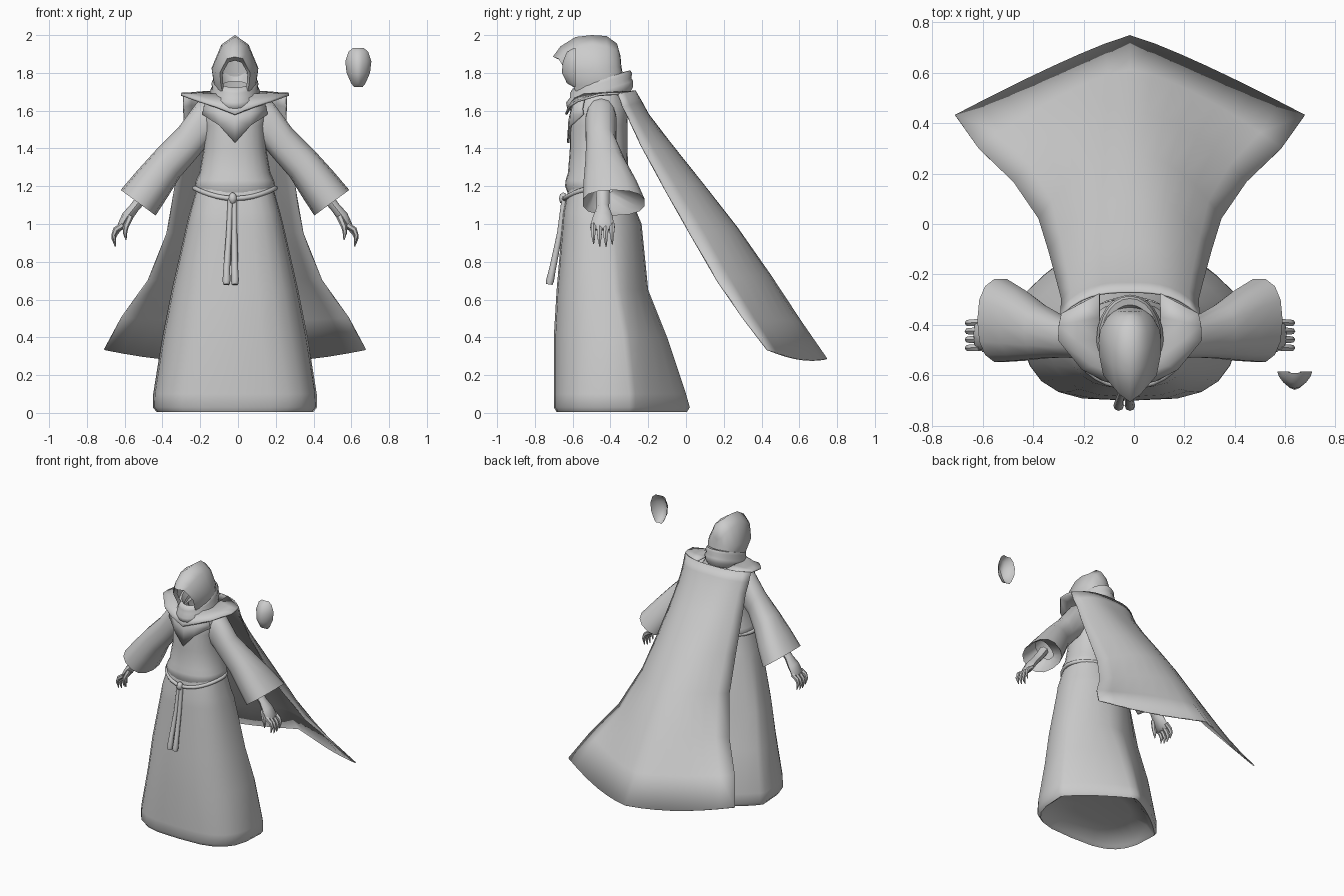
import bpy, bmesh, math
from mathutils import Vector

X0 = -0.016  # symmetry plane of the figure
cloth = bpy.data.materials.new("plain_grey")
cloth.diffuse_color = (0.6, 0.6, 0.6, 1)


def loft(name, rows, wrap=True, closed=False, caps=False, mirror=False, thick=0, x=X0, angle=50):
    """Skin a list of point rows; wrap joins each row, closed joins last row to first."""
    bm = bmesh.new()
    grid = [[bm.verts.new(p) for p in r] for r in rows]
    n, m = len(rows), len(rows[0])
    for i in range(n if closed else n - 1):
        for j in range(m if wrap else m - 1):
            a, b = grid[i], grid[(i + 1) % n]
            k = (j + 1) % m
            bm.faces.new((a[j], a[k], b[k], b[j]))
    if caps:
        bm.faces.new(grid[0])
        bm.faces.new(grid[-1])
    bmesh.ops.remove_doubles(bm, verts=bm.verts, dist=0.0005)
    bmesh.ops.recalc_face_normals(bm, faces=bm.faces)
    me = bpy.data.meshes.new(name)
    bm.to_mesh(me)
    bm.free()
    me.materials.append(cloth)
    ob = bpy.data.objects.new(name, me)
    bpy.context.collection.objects.link(ob)
    ob.location.x = x
    bpy.ops.object.select_all(action='DESELECT')
    ob.select_set(True)
    bpy.context.view_layer.objects.active = ob
    bpy.ops.object.shade_smooth_by_angle(angle=math.radians(angle))
    if mirror:
        ob.modifiers.new("mirror", 'MIRROR')
    if thick:
        s = ob.modifiers.new("thickness", 'SOLIDIFY')
        s.thickness, s.offset = thick, 0
    return ob


def spow(v, e):
    return math.copysign(abs(v) ** e, v)


def oval(z, hw, yf, yb, yc=None, eb=.88, n=24, tilt=0, e=.88):
    """Horizontal ring from front yf to back yb, widest at yc; eb above 1 points the back."""
    c = (yf + yb) / 2 if yc is None else yc
    pts = []
    for i in range(n):
        a = 2 * math.pi * i / n
        s, k = math.sin(a), (eb if math.sin(a) > .01 else e)
        y = spow(s, k) * ((yb - c) if s > 0 else (c - yf))
        pts.append((hw * spow(math.cos(a), k), c + y, z + tilt * y))
    return pts


def tube(name, path, radii, n=8, flat=None, closed=False, **kw):
    """Round tube along a path; flat gives a separate half-depth along y."""
    path = [Vector(p) for p in path]
    rows, m = [], len(path)
    for i, p in enumerate(path):
        a = path[i - 1] if i or closed else p
        b = path[(i + 1) % m] if i < m - 1 or closed else p
        t = (b - a).normalized()
        ref = Vector((0, 0, 1)) if closed else Vector((0, 1, 0))
        u = t.cross(ref).normalized()
        v = u.cross(t)
        d = flat[i] if flat else radii[i]
        rows.append([p + u * radii[i] * math.cos(2 * math.pi * k / n)
                     + v * d * math.sin(2 * math.pi * k / n) for k in range(n)])
    return loft(name, rows, closed=closed, caps=not closed, **kw)


# robe skirt, boxy in front, pointed at the back, with a shallow closed underside
skirt = [oval(*r, e=.62) for r in (
    (.07, .20, -.50, -.16, -.31, 1.3), (.06, .35, -.62, -.07, -.30, 1.6), (.02, .395, -.665, -.02, -.30, 1.7),
    (.005, .415, -.685, .005, -.30, 1.7), (.03, .435, -.70, .02, -.30, 1.7), (.10, .433, -.70, .0, -.30, 1.65))]
skirt += [oval(*r, e=.74) for r in (
    (.40, .385, -.70, -.10, -.33, 1.5), (.65, .335, -.685, -.20, -.38, 1.3), (1.0, .255, -.655, -.235, -.43, 1.05),
    (1.06, .24, -.65, -.26, -.45, 1.0), (1.20, .20, -.62, -.30))]
loft("robe_skirt", skirt, caps=True)
# torso
loft("robe_torso", [oval(*r) for r in (
    (1.16, .195, -.625, -.31), (1.20, .212, -.64, -.295), (1.23, .207, -.638, -.295), (1.27, .188, -.625, -.305),
    (1.40, .165, -.615, -.31), (1.52, .160, -.615, -.31), (1.62, .178, -.60, -.31), (1.69, .13, -.56, -.34))])
# pointed flap on the chest
loft("chest_flap", [
    [(0, -.59, 1.66), (.08, -.585, 1.66), (.15, -.54, 1.66)],
    [(0, -.617, 1.55), (.08, -.607, 1.58), (.165, -.55, 1.61)],
    [(0, -.624, 1.43), (.08, -.612, 1.52), (.17, -.545, 1.58)]],
    wrap=False, mirror=True, thick=.012)

# rope belt, knot and hanging cords
belt = [(.214 * math.cos(a), -.472 + .172 * math.sin(a), 1.19 - .055 * max(0, -math.sin(a)) ** 2)
        for a in (2 * math.pi * i / 28 for i in range(28))]
tube("rope_belt", belt, [.013] * 28, n=8, closed=True)
tube("belt_knot", [(-.012, -.645, 1.165), (-.012, -.648, 1.155), (-.012, -.65, 1.135),
                   (-.012, -.648, 1.115), (-.012, -.645, 1.105)], [.006, .018, .023, .018, .006])
for side, xs in (("left", (-.024, -.032, -.044, -.045)), ("right", (-.003, -.003, -.001, 0))):
    tube("cord_" + side, [(xs[0], -.645, 1.13), (xs[1], -.668, .95), (xs[2], -.707, .76),
                          (xs[3], -.72, .70), (xs[3], -.723, .68)], [.014, .015, .018, .021, .017])

# flared sleeves: top point, bottom point, front and back of each ring
rows = []
for tx, tz, bx, bz, yf, yb in (
        (.13, 1.67, .12, 1.43, -.53, -.37), (.20, 1.645, .16, 1.40, -.535, -.365),
        (.30, 1.51, .22, 1.33, -.53, -.37), (.42, 1.39, .29, 1.25, -.535, -.32),
        (.52, 1.28, .355, 1.145, -.545, -.26), (.605, 1.18, .42, 1.045, -.55, -.215),
        (.585, 1.19, .425, 1.075, -.535, -.23), (.51, 1.25, .39, 1.16, -.49, -.38)):
    row = []
    for i in range(14):
        a = 2 * math.pi * i / 14
        s, c = spow(math.cos(a), .85), spow(math.sin(a), .85)
        row.append(((tx + bx) / 2 + (tx - bx) / 2 * s, (yf + yb) / 2 + (yb - yf) / 2 * c,
                    (tz + bz) / 2 + (tz - bz) / 2 * s))
    rows.append(row)
loft("sleeve", rows, mirror=True)

# hands with thin clawed fingers
tube("hand", [(.45, -.44, 1.20), (.49, -.44, 1.14), (.53, -.44, 1.09), (.57, -.44, 1.04), (.60, -.44, .99),
              (.612, -.44, .97)], [.034, .03, .026, .03, .023, .010],
     flat=[.038, .035, .033, .052, .06, .048], mirror=True)
for i in range(4):
    y, dz = -.39 - .033 * i, (.012, 0, .0, .015)[i]
    tube("finger", [(.595, y, .995), (.632, y - .002, .955 + dz), (.643, y - .002, .925 + dz), (.633, y, .88 + dz)],
         [.016, .015, .012, .003], n=6, mirror=True)
tube("thumb", [(.555, -.475, 1.04), (.578, -.495, .985), (.582, -.492, .955), (.577, -.485, .915)],
     [.019, .015, .012, .003], n=6, mirror=True)

# hood: arches from the beaked opening to the back, each from crown to neck
loft("hood", [
    [(0, -.66, 1.865), (.035, -.64, 1.855), (.066, -.605, 1.80), (.062, -.575, 1.74), (.055, -.56, 1.70)],
    [(0, -.705, 1.885), (.042, -.675, 1.875), (.08, -.63, 1.80), (.075, -.60, 1.74), (.065, -.58, 1.69)],
    [(0, -.665, 1.94), (.058, -.635, 1.90), (.106, -.60, 1.81), (.095, -.56, 1.735), (.08, -.56, 1.68)],
    [(0, -.585, 1.99), (.07, -.56, 1.94), (.122, -.52, 1.82), (.108, -.50, 1.73), (.09, -.50, 1.67)],
    [(0, -.50, 2.0), (.072, -.49, 1.95), (.124, -.47, 1.825), (.112, -.46, 1.74), (.09, -.46, 1.67)],
    [(0, -.42, 1.995), (.068, -.42, 1.94), (.118, -.42, 1.83), (.11, -.42, 1.75), (.10, -.42, 1.68)],
    [(0, -.365, 1.955), (.05, -.37, 1.92), (.09, -.37, 1.83), (.09, -.365, 1.77), (.09, -.36, 1.70)],
    [(0, -.35, 1.90), (.03, -.348, 1.88), (.05, -.345, 1.83), (.05, -.335, 1.78), (.05, -.325, 1.70)],
    [(0, -.347, 1.89), (0, -.345, 1.87), (0, -.342, 1.83), (0, -.33, 1.78), (0, -.32, 1.70)]],
    wrap=False, mirror=True, angle=60)
# folded cowl around the neck
loft("cowl", [oval(*r, tilt=.32, e=1, eb=1) for r in (
    (1.64, .11, -.60, -.30), (1.67, .128, -.63, -.28), (1.70, .133, -.635, -.28), (1.72, .122, -.615, -.29),
    (1.745, .124, -.615, -.285), (1.765, .113, -.60, -.295), (1.765, .10, -.585, -.32), (1.72, .08, -.56, -.34))])

# shoulder mantle with a pointed front, running back to the cape
inner = [(0, -.60, 1.65), (.06, -.59, 1.665), (.10, -.54, 1.685), (.12, -.46, 1.69),
         (.12, -.37, 1.695), (.12, -.275, 1.70)]
outer = [(0, -.635, 1.58), (.10, -.62, 1.62), (.19, -.575, 1.65), (.285, -.46, 1.685),
         (.282, -.40, 1.69), (.272, -.355, 1.69)]
middle = [Vector(a).lerp(Vector(b), .55) + Vector((0, 0, -.004)) for a, b in zip(inner, outer)]
loft("shoulder_mantle", [inner, middle, outer], wrap=False, mirror=True, thick=.012)

# wind-blown cape: edge point, then centre depth, centre height and roundness per row
rows = []
for ex, ey, ez, cy, cz, p in (
        (.272, -.36, 1.69, -.27, 1.705, 3), (.272, -.335, 1.62, -.235, 1.645, 3), (.27, -.30, 1.55, -.20, 1.58, 3),
        (.285, -.24, 1.42, -.085, 1.43, 2.6), (.32, -.11, 1.18, .09, 1.21, 2.4), (.36, .02, .95, .27, .98, 2.2),
        (.46, .165, .70, .445, .73, 1.8), (.60, .30, .505, .61, .48, 1.4), (.692, .43, .335, .745, .285, 1.15)):
    row = []
    for i in range(8):
        u = i / 7
        f = 1 - u ** p
        dip = -.025 * math.sin(math.pi * u) if cz < .4 else 0
        row.append((ex * u, ey + (cy - ey) * f, ez + (cz - ez) * f + dip))
    rows.append(row)
loft("cape", rows, wrap=False, mirror=True, thick=.008)

# separate face mask floating beside the head, ridged down the middle
rows = [[(w * math.sin(a) ** 1.25, -.585 - d * max(0, math.cos(a)) ** 1.25, z)
         for a in (math.pi / 2 * i / 4 for i in range(5))]
        for z, w, d in ((1.933, .027, .006), (1.912, .052, .045), (1.86, .069, .067),
                        (1.80, .062, .072), (1.745, .038, .045), (1.724, .022, .008))]
loft("face_mask", rows, wrap=False, mirror=True, x=.637)
